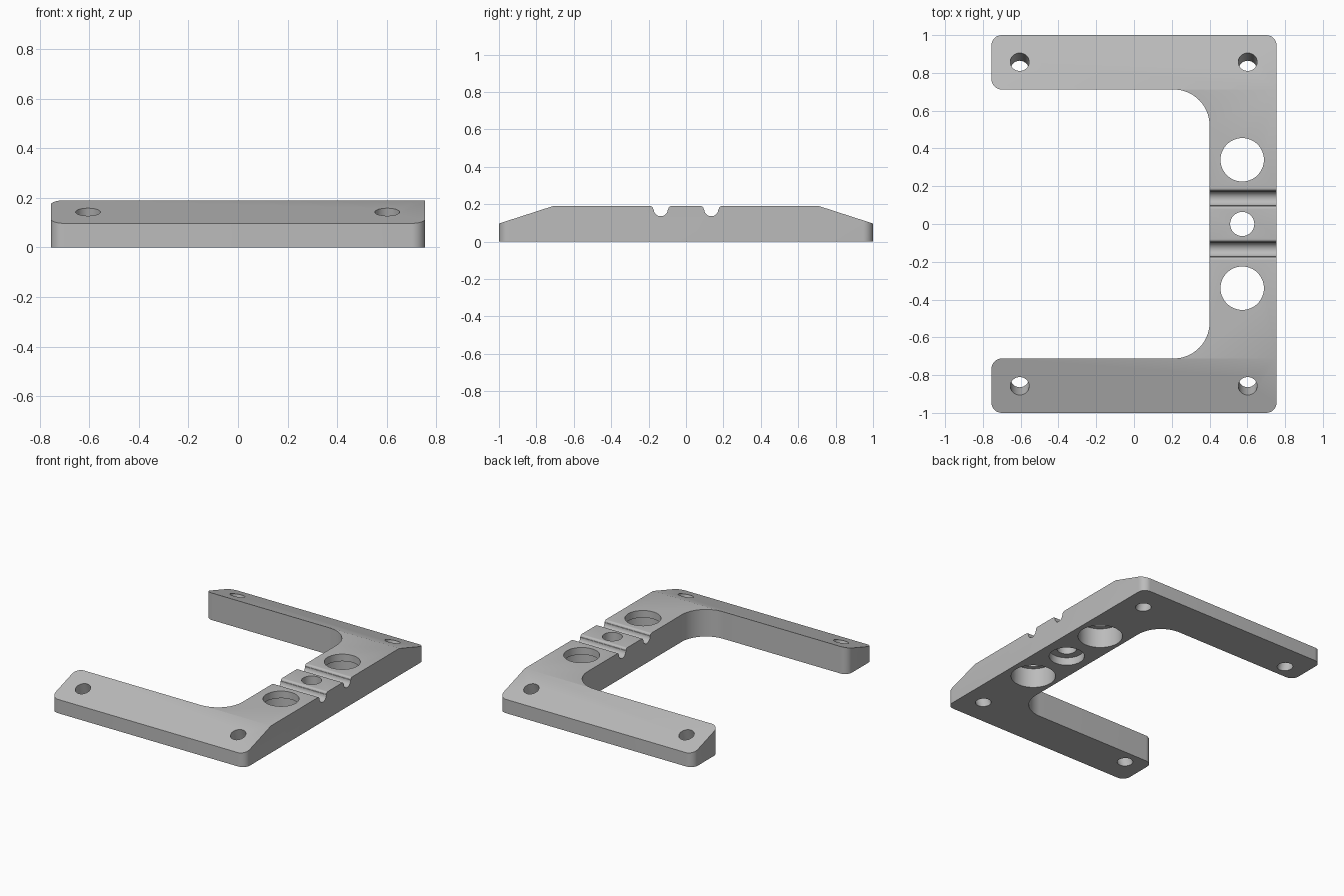
import bpy, bmesh
from math import sin, cos, pi, radians, atan2
from mathutils import Vector, Matrix

cube = bpy.data.objects.get("Cube")
if cube:
    bpy.data.objects.remove(cube, do_unlink=True)

T = 0.19            # plate thickness
EDGE = 0.097        # thickness at the sloped outer edges
BREAK = 0.712       # where the slopes start
X = 0.755           # half width

grey = bpy.data.materials.new("plain_grey")
grey.use_nodes = True
colour = (0.5, 0.5, 0.5, 1)
grey.diffuse_color = colour
grey.node_tree.nodes["Principled BSDF"].inputs["Base Color"].default_value = colour


def arc(cx, cy, r, a0, a1, n=12):
    """Points on an arc, angles in degrees."""
    steps = [radians(a0 + (a1 - a0) * i / n) for i in range(n + 1)]
    return [(cx + r * cos(a), cy + r * sin(a)) for a in steps]


def prism(name, points, offset):
    """Extrude a closed outline of 3D points along an offset."""
    bm = bmesh.new()
    face = bm.faces.new([bm.verts.new(p) for p in points])
    ext = bmesh.ops.extrude_face_region(bm, geom=[face])
    moved = [v for v in ext["geom"] if isinstance(v, bmesh.types.BMVert)]
    bmesh.ops.translate(bm, verts=moved, vec=offset)
    bmesh.ops.recalc_face_normals(bm, faces=bm.faces)
    mesh = bpy.data.meshes.new(name)
    bm.to_mesh(mesh)
    bm.free()
    mesh.materials.append(grey)
    ob = bpy.data.objects.new(name, mesh)
    bpy.context.collection.objects.link(ob)
    return ob


def cut(target, tool, operation="DIFFERENCE"):
    """Apply a boolean and discard the cutter."""
    tool.hide_render = True
    mod = target.modifiers.new("cut", "BOOLEAN")
    mod.operation, mod.solver, mod.object = operation, "EXACT", tool
    bpy.context.view_layer.objects.active = target
    bpy.ops.object.modifier_apply(modifier=mod.name)
    bpy.data.objects.remove(tool, do_unlink=True)


def drill(target, centre, r, length, tilt=0):
    """Round hole centred on a point, tilted about x."""
    pts = [Vector((x, y, -length / 2)) for x, y in arc(0, 0, r, 0, 352.5, 47)]
    tool = prism("drill", pts, (0, 0, length))
    tool.data.transform(Matrix.Translation(centre) @ Matrix.Rotation(tilt, 4, "X"))
    cut(target, tool)


# U-shaped plan with rounded corners, back half mirrored to the front
R, F, INNER = 0.055, 0.19, 0.4
half = (arc(X - R, 1 - R, R, 0, 90, 8)
        + arc(R - X, 1 - R, R, 90, 180, 8)
        + arc(R - X, BREAK + R, R, 180, 270, 8)
        + arc(INNER - F, BREAK - F, F, 90, 0, 20))
plan = half + [(x, -y) for x, y in reversed(half)]
bracket = prism("bracket", [(x, y, 0) for x, y in plan], (0, 0, T + 0.1))

# Side profile: sloped ends and two grooves with softened lips
G, LIP = 0.04, 0.015
groove = (arc(-G - LIP, T - LIP, LIP, 90, 0, 6)
          + arc(0, T - LIP - 0.001, G - 0.002, 180, 360, 16)
          + arc(G + LIP, T - LIP, LIP, 180, 90, 6))
side = [(-1.1, -0.1), (-1.1, EDGE - 0.1 * (T - EDGE) / (1 - BREAK)), (-BREAK, T)]
for y0 in (-0.135, 0.135):
    side += [(y0 + y, z) for y, z in groove]
side += [(-y, z) for y, z in reversed(side[:3])]
cut(bracket, prism("side_profile", [(-1, y, z) for y, z in side], (2, 0, 0)), "INTERSECT")

# Large holes and centre hole, each with a wider recess underneath
HX = 0.573
for y, r, wide, depth in ((-0.34, 0.115, 0.145, 0.14),
                          (0, 0.064, 0.115, 0.055),
                          (0.34, 0.115, 0.145, 0.14)):
    drill(bracket, (HX, y, 0), r, 1)
    drill(bracket, (HX, y, 0), wide, 2 * depth)

# Corner screw holes, square to the slopes
slope = atan2(T - EDGE, 1 - BREAK)
for x in (-0.605, 0.602):
    for s in (-1, 1):
        drill(bracket, (x, s * 0.858, 0.143), 0.05, 0.8, -s * slope)

bpy.ops.object.select_all(action="DESELECT")
bracket.select_set(True)
bpy.context.view_layer.objects.active = bracket
bpy.ops.object.shade_smooth_by_angle(angle=radians(25))
